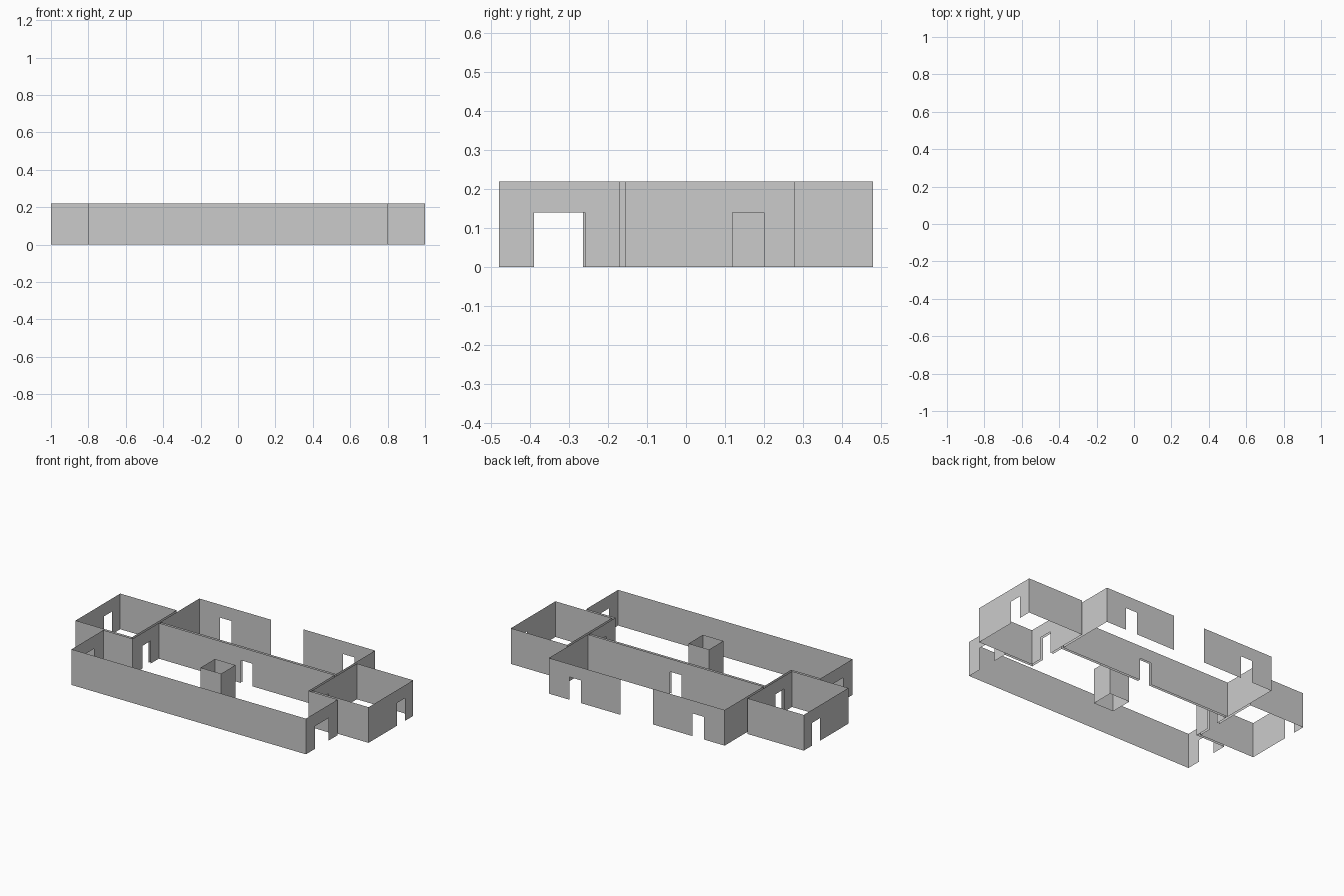
import bpy, bmesh
from mathutils import Vector

if "Cube" in bpy.data.objects:
    bpy.data.objects.remove(bpy.data.objects["Cube"])

H = 0.22      # wall height
DOOR = 0.14   # door height


def room(name, points, doors=None, closed=True):
    """Thin walls along a plan outline. doors: {segment: [(start, end)]} as distances along it."""
    doors = doors or {}
    bm = bmesh.new()
    count = len(points) if closed else len(points) - 1
    for i in range(count):
        a = Vector(points[i])
        b = Vector(points[(i + 1) % len(points)])
        length = (b - a).length
        d = (b - a) / length
        outline = [(0, 0)]
        for s, e in doors.get(i, []):
            outline += [(s, 0), (s, DOOR), (e, DOOR), (e, 0)]
        outline += [(length, 0), (length, H), (0, H)]
        bm.faces.new([bm.verts.new((a.x + d.x * t, a.y + d.y * t, z)) for t, z in outline])
    bmesh.ops.remove_doubles(bm, verts=bm.verts, dist=1e-4)
    mesh = bpy.data.meshes.new(name)
    bm.to_mesh(mesh)
    bm.free()
    ob = bpy.data.objects.new(name, mesh)
    bpy.context.collection.objects.link(ob)
    return ob


# Main hall: wide front part and narrower rear part
room("hall_walls",
     [(-0.8, -0.48), (0.8, -0.48), (0.8, -0.17), (0.6, -0.17),
      (0.6, 0.085), (-0.6, 0.085), (-0.6, -0.17), (-0.8, -0.17)],
     {1: [(0.09, 0.22)],        # end openings
      7: [(0.09, 0.22)],
      3: [(0.095, 0.175)],      # doors to side rooms
      5: [(0.08, 0.16)],
      4: [(0.56, 0.64)]})       # door to back room

# Back room, open in the middle of its rear wall
room("back_room_walls",
     [(-0.11, 0.48), (-0.6, 0.48), (-0.6, 0.10), (0.6, 0.10), (0.6, 0.48), (0.11, 0.48)],
     {0: [(0.27, 0.35)], 2: [(0.56, 0.64)], 4: [(0.14, 0.22)]}, closed=False)

# Side rooms with an outer and an inner door
for label, s in (("left", -1), ("right", 1)):
    room(label + "_room_walls",
         [(s * 0.615, -0.155), (s * 1.0, -0.155), (s * 1.0, 0.28), (s * 0.615, 0.28)],
         {1: [(0.275, 0.355)], 3: [(0.275, 0.355)]})

# Square pillar in the hall
room("hall_pillar", [(-0.07, -0.265), (0.07, -0.265), (0.07, -0.125), (-0.07, -0.125)])
